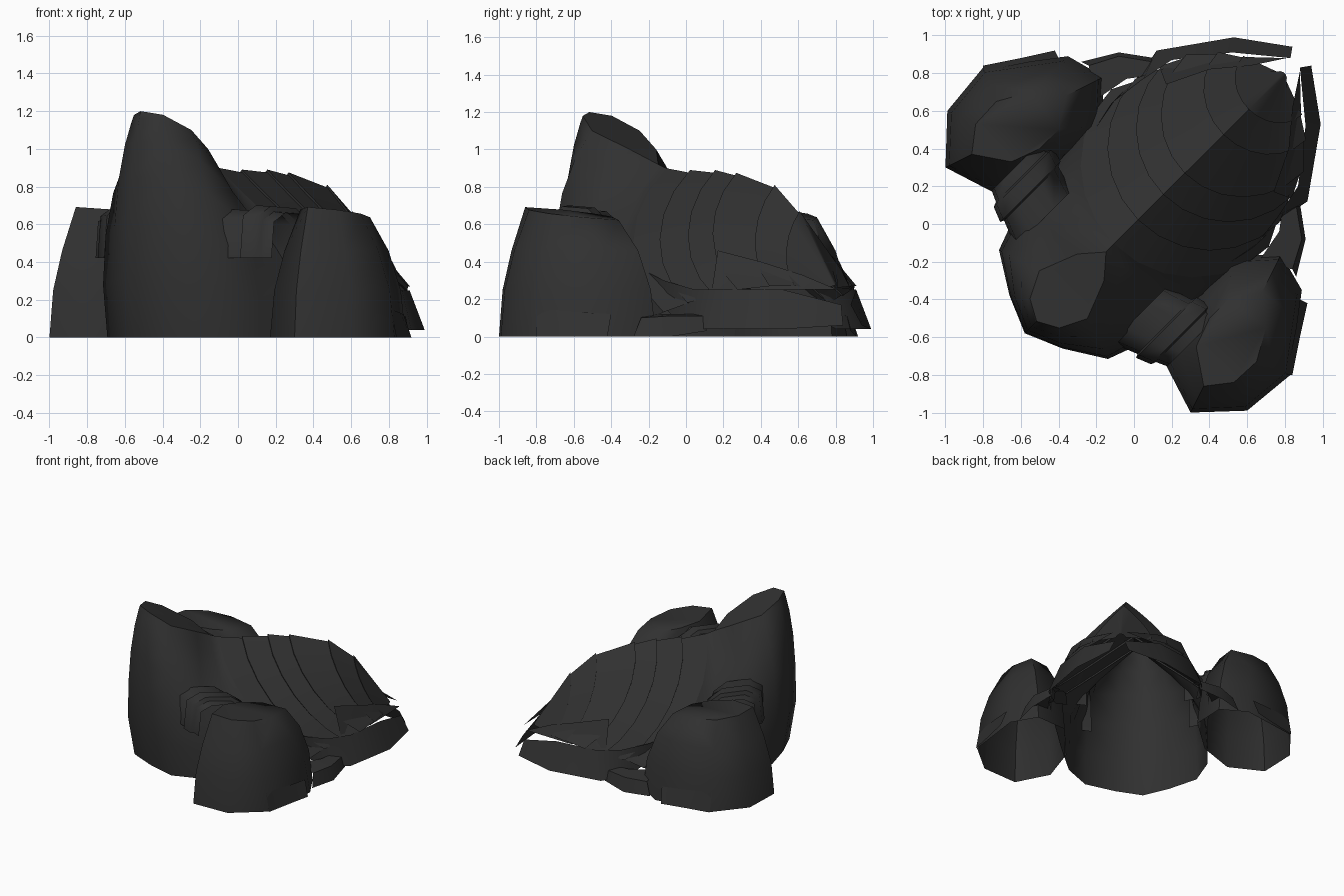
import bpy, bmesh, math

cube = bpy.data.objects.get("Cube")
if cube:
    bpy.data.objects.remove(cube, do_unlink=True)

dark = bpy.data.materials.new("charcoal")
dark.use_nodes = True
color = (0.03, 0.03, 0.03, 1)
dark.diffuse_color = color
dark.node_tree.nodes["Principled BSDF"].inputs["Base Color"].default_value = color
R = math.sqrt(0.5)


def diag(u, v, z):
    """Point given along (u) and across (v) the diagonal body axis."""
    return ((u + v) * R, (u - v) * R, z)


def shell(name, rows, closed=False, cap=False):
    """Skin rows of points and mirror them across the body axis."""
    bm = bmesh.new()
    for flip in (False, True):
        grid = [[bm.verts.new((p[1], p[0], p[2]) if flip else p) for p in row] for row in rows]
        n = len(rows[0])
        for a, b in zip(grid, grid[1:]):
            for i in range(n if closed else n - 1):
                j = (i + 1) % n
                bm.faces.new((a[i], a[j], b[j], b[i]))
        if cap:
            bm.faces.new(grid[-1])
    bmesh.ops.remove_doubles(bm, verts=bm.verts, dist=0.002)
    bmesh.ops.recalc_face_normals(bm, faces=bm.faces)
    mesh = bpy.data.meshes.new(name)
    bm.to_mesh(mesh)
    bm.free()
    mesh.materials.append(dark)
    obj = bpy.data.objects.new(name, mesh)
    bpy.context.collection.objects.link(obj)
    bpy.ops.object.select_all(action='DESELECT')
    obj.select_set(True)
    bpy.context.view_layer.objects.active = obj
    bpy.ops.object.shade_smooth_by_angle(angle=math.radians(55))
    return obj


STEPS = [math.radians(a) for a in range(0, 91, 15)]
PEAK = 0.55  # how sharply the back is ridged

# Front dome: columns rise from the footprint, swell a little, then lean in to the sloped rim
base = [(-.77, 0, 0), (-.69, .2, 0), (-.57, .41, 0), (-.35, .51, 0), (0, .54, 0), (.42, .59, .13)]
rim = [(-.73, 0, 1.2), (-.67, .11, 1.18), (-.53, .18, 1.1), (-.325, .1, 1.0), (-.21, 0, .92), (-.15, 0, .9)]
columns = []
for b, r, w, swell in zip(base, rim, (0, 0, .05, .45, .8, 1), (.05, .045, .035, 0, 0, 0)):
    col = []
    for a in STEPS:
        rise = math.sin(a)
        steep = (1 - w) * rise ** 4
        lean = steep + w * (1 - math.cos(a))
        back = steep + w * rise
        t = (1 - PEAK * w) * rise + PEAK * w * (1 - math.cos(a))
        u = b[0] - swell * min(1, 4 * rise)
        col.append(diag(u + (r[0] - u) * back, b[1] + (r[1] - b[1]) * lean, b[2] + (r[2] - b[2]) * t))
    columns.append(col)
shell("front_dome", columns)

# Sloped facet closing the dome
shell("dome_top", [[diag(*p) for p in rim[:5]], [diag(p[0], 0, p[2]) for p in rim[:5]]])


# Overlapping back plates: crest u, crest z, foot u, foot v, foot z
def arch(spec, drop=0.0):
    uc, zc, uf, vf, zf = spec
    return [diag(uc + (uf - uc) * (1 - math.cos(a)), (vf - drop) * math.sin(a),
                 zf + (zc - drop - zf) * (PEAK * (1 - math.sin(a)) + (1 - PEAK) * math.cos(a)))
            for a in STEPS]


edges = [(-.15, .9, .42, .59, .13), (.03, .89, .55, .54, .18), (.22, .89, .7, .49, .22),
         (.38, .875, .83, .44, .25), (.67, .81, .96, .33, .27), (.86, .67, 1.04, .22, .27),
         (1.13, .29, 1.1, .05, .26)]
for k, (front, rear) in enumerate(zip(edges, edges[1:])):
    shell(f"back_plate_{k + 1}", [arch(front, .015), arch(front), arch(rear, .015)])

# Side pods: tapered, open below, with a sloped lid
foot = [(.3, -1.0), (.6, -.99), (.83, -.8), (.89, -.35), (.78, -.16), (.52, -.17), (.27, -.45), (.17, -.75)]
lid = [(.37, -.86), (.53, -.84), (.65, -.73), (.7, -.55), (.68, -.36), (.5, -.4), (.4, -.5), (.33, -.65)]
rings = []
for t, z in ((0, 0), (.14, .25), (.48, .46), (1, None)):
    ring = []
    for a, b in zip(foot, lid):
        x, y = a[0] + (b[0] - a[0]) * t, a[1] + (b[1] - a[1]) * t
        ring.append((x, y, .65 - .085 * (x + y) if z is None else z))
    rings.append(ring)
shell("side_pods", rings, closed=True, cap=True)

# Arms joining dome and pods, swept back, with a raised collar
section = [(-.21, .42), (-.19, .63), (-.1, .68), (.08, .67), (.18, .6), (.21, .4)]
stations = [(.36, 1), (.5, .97), (.51, 1.08), (.59, 1.06), (.6, .95), (.66, .92)]
shell("arms", [[diag(-.32 + .35 * (v - .36) + s * u, v, .42 + s * (z - .42)) for u, z in section]
               for v, s in stations])

# Tail flaps, skirt and low side panels
shell("tail_flaps", [[(.74, .17, .46), (.82, .4, .4), (.84, .62, .33)],
                     [(.82, .14, .26), (.89, .42, .25), (.88, .81, .25)]])
shell("tail_skirt", [[(.45, -.24, .36), (.64, -.12, .3), (.77, .05, .25), (.87, .2, .25), (.91, .52, .25), (.88, .83, .17)],
                     [(.47, -.2, .24), (.7, -.06, .1), (.8, .04, .04), (.92, .12, .04), (.99, .53, .04), (.94, .84, .06)]])
shell("low_side_panels", [[(.66, -.2, .12), (.77, -.04, .12), (.79, .1, .12)],
                          [(.84, -.24, .1), (.89, -.08, .11), (.86, .1, .11)],
                          [(.86, -.28, 0), (.91, -.08, 0), (.88, .11, .03)]])
shell("pod_flaps", [[(.81, -.8, .15), (.86, -.55, .13), (.88, -.4, .12)],
                    [(.84, -.8, 0), (.88, -.6, 0), (.92, -.42, 0)]])
